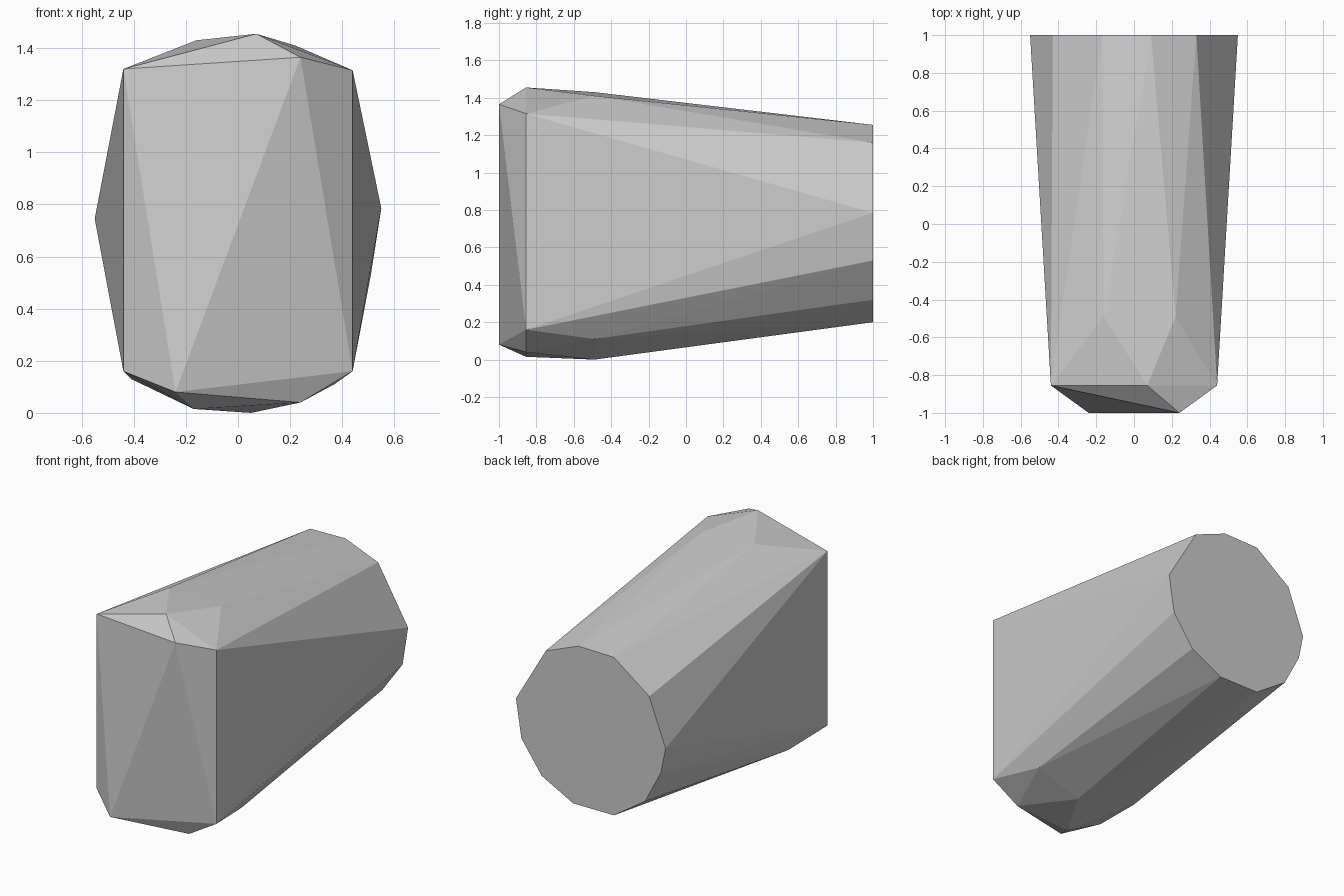
import bpy
import bmesh

# Remove the default object
default_cube = bpy.data.objects.get("Cube")
if default_cube is not None:
    bpy.data.objects.remove(default_cube, do_unlink=True)


def make_material(name, colour):
    material = bpy.data.materials.new(name)
    material.use_nodes = True
    material.diffuse_color = colour
    shader = material.node_tree.nodes["Principled BSDF"]
    shader.inputs["Base Color"].default_value = colour
    return material


def wrap_sections(name, sections, material):
    """Wrap a tight faceted skin around cross-sections placed along y."""
    builder = bmesh.new()
    for depth, outline in sections:
        for across, height in outline:
            builder.verts.new((across, depth, height))

    # Convex skin, with coplanar triangles joined into one face
    bmesh.ops.convex_hull(builder, input=builder.verts[:])
    loose = [vert for vert in builder.verts if not vert.link_faces]
    bmesh.ops.delete(builder, geom=loose, context="VERTS")
    bmesh.ops.dissolve_limit(builder, angle_limit=0.002,
                             verts=builder.verts[:], edges=builder.edges[:])
    bmesh.ops.recalc_face_normals(builder, faces=builder.faces[:])

    # Flat facets
    for face in builder.faces:
        face.smooth = False

    mesh = bpy.data.meshes.new(name)
    builder.to_mesh(mesh)
    builder.free()
    mesh.materials.append(material)
    body = bpy.data.objects.new(name, mesh)
    bpy.context.collection.objects.link(body)
    return body


# Cross-sections of the tapered block, as (x, z) outlines

# Foremost slanted ridge
nose_ridge = [(0.24, 1.365), (-0.24, 0.08)]

# Tall front frame with a peak on top
front_frame = [
    (0.44, 1.315), (0.07, 1.455), (-0.44, 1.32),
    (-0.44, 0.16), (-0.17, 0.015), (0.24, 0.04), (0.44, 0.16),
]

# Shoulder and belly corners behind the frame
shoulder = [(0.22, 1.41), (-0.16, 1.43)]
belly = [(-0.41, 0.13), (0.05, 0), (0.37, 0.11)]

# Rounded flat end at the back
back_cap = [
    (0.55, 0.785), (0.33, 1.16), (0.09, 1.255), (-0.17, 1.25),
    (-0.43, 1.06), (-0.55, 0.745), (-0.515, 0.575), (-0.4, 0.355),
    (-0.17, 0.2), (0.13, 0.2), (0.36, 0.32), (0.51, 0.53),
]

light_grey = make_material("light grey", (0.6, 0.6, 0.6, 1))
wrap_sections(
    "faceted_block",
    [(-1, nose_ridge), (-0.855, front_frame),
     (-0.49, shoulder + belly), (1, back_cap)],
    light_grey,
)
